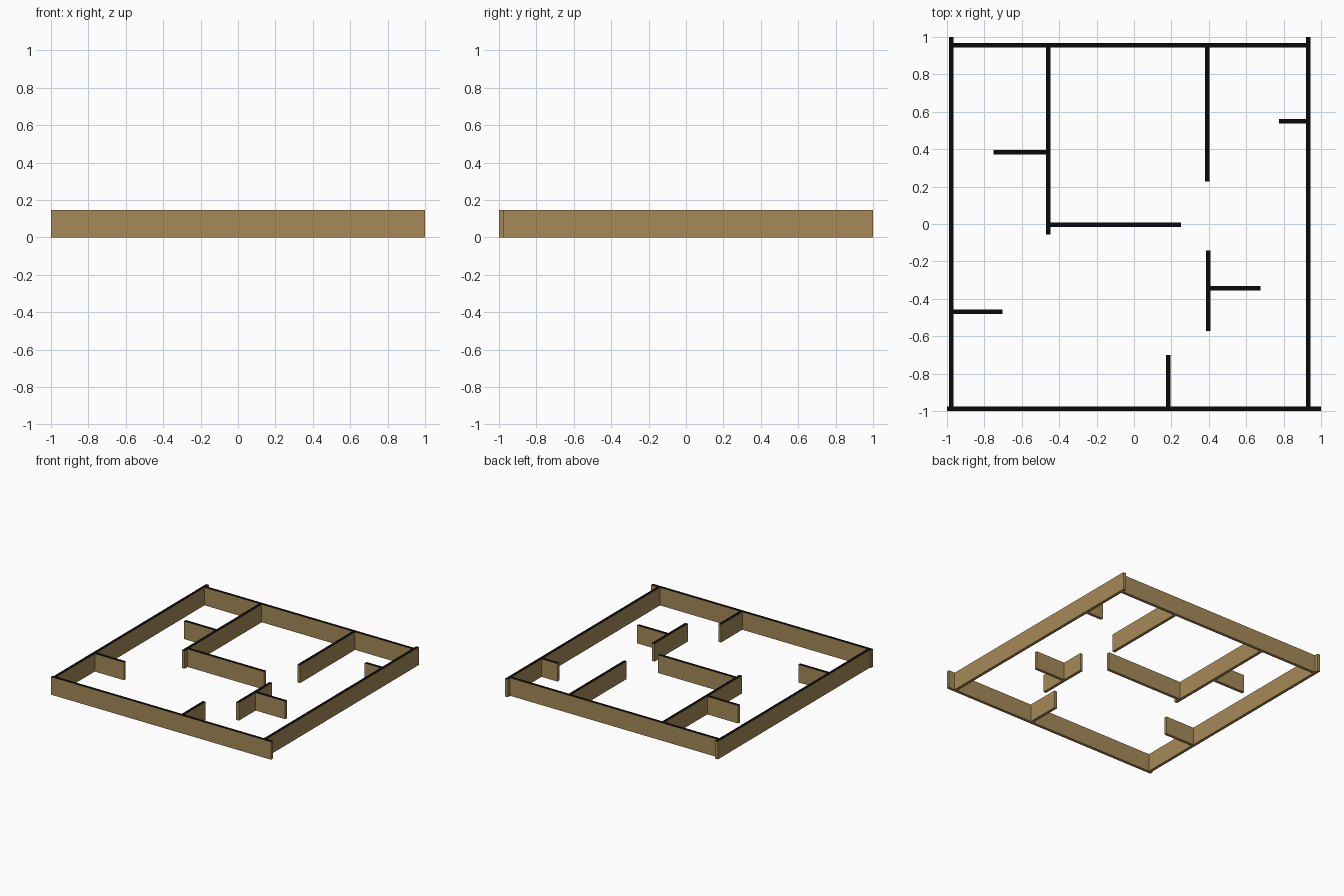
import bpy, bmesh

if "Cube" in bpy.data.objects:
    bpy.data.objects.remove(bpy.data.objects["Cube"])

HEIGHT = 0.147   # wall height
T = 0.024        # wall thickness


def material(name, rgb):
    m = bpy.data.materials.new(name)
    m.diffuse_color = (*rgb, 1.0)
    m.use_nodes = True
    m.node_tree.nodes["Principled BSDF"].inputs["Base Color"].default_value = m.diffuse_color
    return m


tan = material("tan wall", (0.38, 0.255, 0.098))
black = material("black wall top", (0.003, 0.003, 0.003))


def wall(name, x0, x1, y0, y1):
    """Box wall standing on the floor, with a black top face."""
    bm = bmesh.new()
    bmesh.ops.create_cube(bm, size=1)
    for v in bm.verts:
        v.co = ((x0 + x1) / 2 + v.co.x * (x1 - x0),
                (y0 + y1) / 2 + v.co.y * (y1 - y0),
                (v.co.z + 0.5) * HEIGHT)
    bm.normal_update()
    for f in bm.faces:
        f.material_index = 1 if f.normal.z > 0.5 else 0
    me = bpy.data.meshes.new(name)
    bm.to_mesh(me)
    bm.free()
    me.materials.append(tan)
    me.materials.append(black)
    bpy.context.collection.objects.link(bpy.data.objects.new(name, me))


def wall_x(name, y, x0, x1):
    wall(name, x0, x1, y - T / 2, y + T / 2)


def wall_y(name, x, y0, y1):
    wall(name, x - T / 2, x + T / 2, y0, y1)


h = T / 2
L, R, B, F = -0.978, 0.932, 0.957, -0.988   # outer wall centre lines

# Outer walls
wall_x("front_wall", F, -1, 1)
wall_y("left_wall", L, F + h, 1)
wall_y("right_wall", R, F + h, 1)
wall_x("back_wall", B, L + h, R - h)

# Inner walls running front to back
wall_y("long_partition", -0.458, -0.055, B - h)
wall_y("back_right_partition", 0.391, 0.228, B - h)
wall_y("island_partition", 0.397, -0.573, -0.142)
wall_y("front_stub", 0.184, F + h, -0.70)

# Inner walls running left to right
wall_x("partition_stub", 0.383, -0.75, -0.458 - h)
wall_x("middle_partition", -0.005, -0.458 + h, 0.25)
wall_x("right_stub", 0.549, 0.776, R - h)
wall_x("island_stub", -0.343, 0.397 + h, 0.677)
wall_x("left_stub", -0.468, L + h, -0.702)
